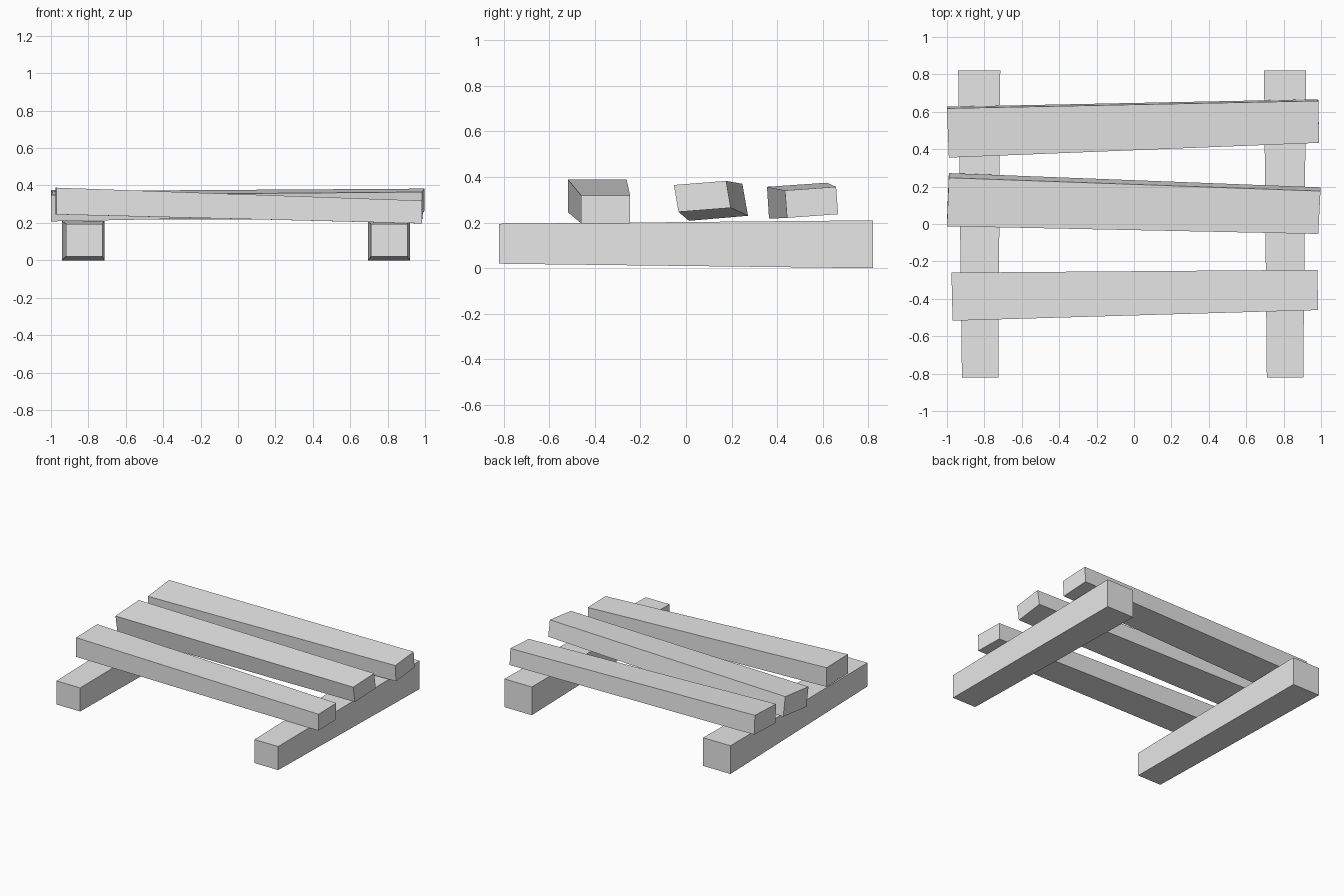
import bpy
import bmesh

cube = bpy.data.objects.get("Cube")
if cube:
    bpy.data.objects.remove(cube, do_unlink=True)

grey = bpy.data.materials.new("plain_grey")
grey.use_nodes = True
grey.diffuse_color = (0.8, 0.8, 0.8, 1)
grey.node_tree.nodes["Principled BSDF"].inputs["Base Color"].default_value = grey.diffuse_color


def beam(name, end_a, end_b):
    """Tapered beam bridging two four-cornered ends."""
    bm = bmesh.new()
    a = [bm.verts.new(p) for p in end_a]
    b = [bm.verts.new(p) for p in end_b]
    bm.faces.new(a)
    bm.faces.new(b[::-1])
    for i in range(4):
        j = (i + 1) % 4
        bm.faces.new((a[i], b[i], b[j], a[j]))
    bmesh.ops.recalc_face_normals(bm, faces=bm.faces)
    mesh = bpy.data.meshes.new(name)
    bm.to_mesh(mesh)
    bm.free()
    mesh.materials.append(grey)
    obj = bpy.data.objects.new(name, mesh)
    bpy.context.collection.objects.link(obj)


def rail_end(y, x0, x1, z0, z1):
    return [(x0, y, z0), (x1, y, z0), (x1, y, z1), (x0, y, z1)]


def slat_end(x_front, x_back, y, z, width, height, rise=0.0, lean=0.0):
    """Slat end from its lower front corner; rise tilts it, lean shifts the top."""
    return [(x_front, y, z), (x_back, y + width, z + rise),
            (x_back, y + width + lean, z + rise + height),
            (x_front, y + lean, z + height)]


# Ground rails, thicker towards the back
beam("right_rail", rail_end(-0.82, -0.92, -0.725, 0.02, 0.195),
     rail_end(0.82, -0.94, -0.715, 0, 0.21))
beam("left_rail", rail_end(-0.82, 0.71, 0.905, 0.02, 0.195),
     rail_end(0.82, 0.695, 0.92, 0, 0.21))

# Crooked slats, thicker towards the right end
beam("front_slat", slat_end(-0.97, -0.976, -0.517, 0.245, 0.257, 0.143),
     slat_end(0.985, 0.98, -0.46, 0.197, 0.215, 0.122))
beam("middle_slat", slat_end(-1.0, -0.99, 0.013, 0.208, 0.259, 0.14, 0.022, -0.025),
     slat_end(0.985, 0.997, -0.033, 0.247, 0.229, 0.118, 0.018, -0.02))
beam("back_slat", slat_end(-0.99, -1.0, 0.364, 0.217, 0.263, 0.14, 0.018, -0.009),
     slat_end(0.99, 0.985, 0.443, 0.221, 0.224, 0.12, 0.016, -0.009))
